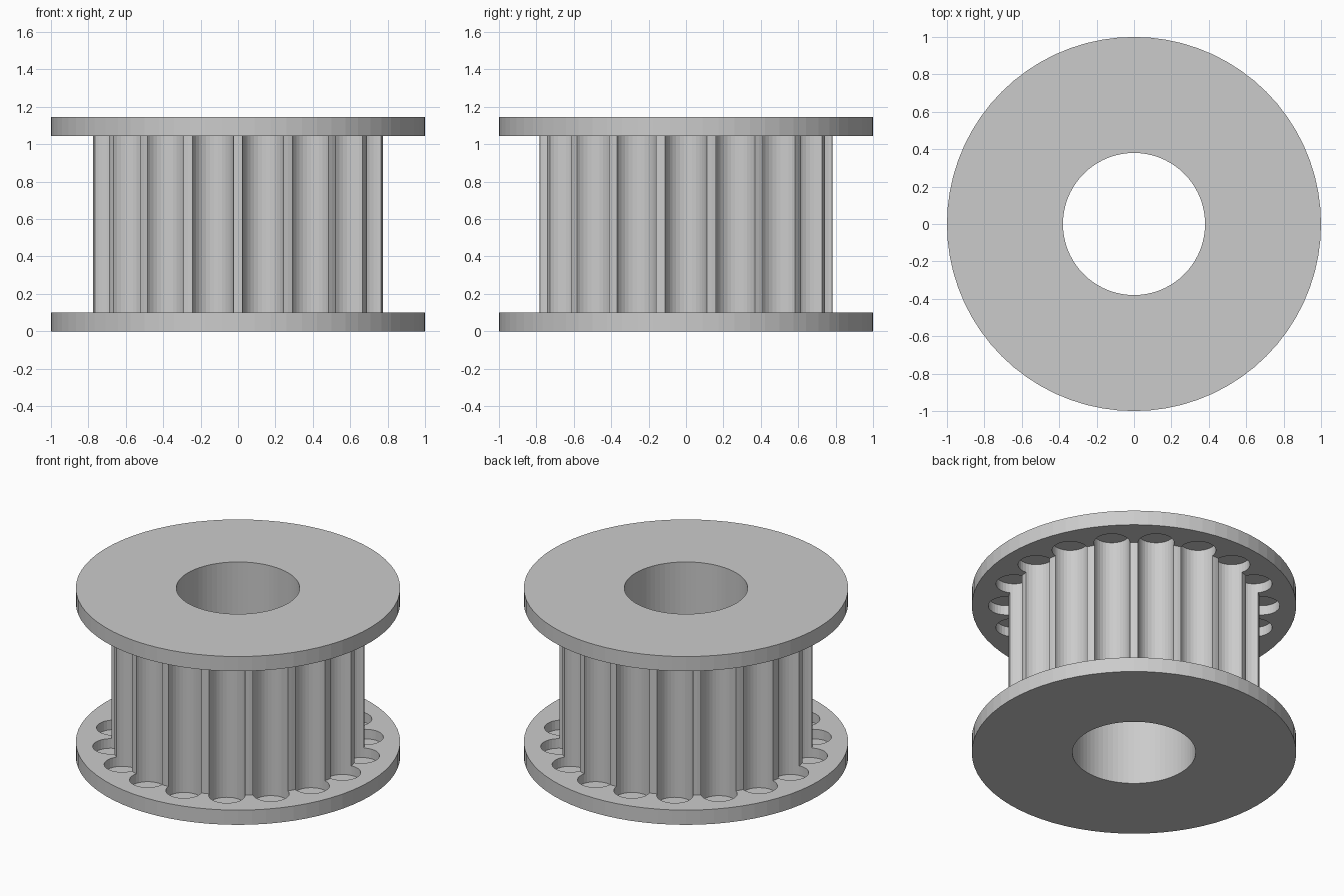
import bpy, bmesh, math

if "Cube" in bpy.data.objects:
    bpy.data.objects.remove(bpy.data.objects["Cube"])

HEIGHT, FLANGE = 1.145, 0.10
FLANGE_R, CORE_R, BORE_R = 1.0, 0.783, 0.38
TEETH, GROOVE_R, GROOVE_CENTRE, POCKET = 18, 0.112, 0.787, 0.065
SEGMENTS = 72


def new_object(name, bm):
    bmesh.ops.recalc_face_normals(bm, faces=bm.faces)
    mesh = bpy.data.meshes.new(name)
    bm.to_mesh(mesh)
    bm.free()
    obj = bpy.data.objects.new(name, mesh)
    bpy.context.collection.objects.link(obj)
    return obj


def lathe(name, profile):
    """Revolve a closed (radius, z) profile around the z axis."""
    bm = bmesh.new()
    rings = []
    for i in range(SEGMENTS):
        a = 2 * math.pi * i / SEGMENTS
        rings.append([bm.verts.new((r * math.cos(a), r * math.sin(a), z)) for r, z in profile])
    n = len(profile)
    for i in range(SEGMENTS):
        p, q = rings[i], rings[(i + 1) % SEGMENTS]
        for j in range(n):
            k = (j + 1) % n
            bm.faces.new((p[j], q[j], q[k], p[k]))
    return new_object(name, bm)


def groove_rods(name, z0, z1, sides=32):
    """Ring of upright rods that cut the belt grooves."""
    bm = bmesh.new()
    for t in range(TEETH):
        a = 2 * math.pi * t / TEETH
        cx, cy = GROOVE_CENTRE * math.cos(a), GROOVE_CENTRE * math.sin(a)
        low, high = [], []
        for s in range(sides):
            b = a + 2 * math.pi * (s + 0.5) / sides
            x, y = cx + GROOVE_R * math.cos(b), cy + GROOVE_R * math.sin(b)
            low.append(bm.verts.new((x, y, z0)))
            high.append(bm.verts.new((x, y, z1)))
        bm.faces.new(low[::-1])
        bm.faces.new(high)
        for s in range(sides):
            k = (s + 1) % sides
            bm.faces.new((low[s], low[k], high[k], high[s]))
    return new_object(name, bm)


# Spool: bored core with a flange at each end
top = HEIGHT - FLANGE
pulley = lathe("toothed_pulley", [
    (BORE_R, 0), (FLANGE_R, 0), (FLANGE_R, FLANGE), (CORE_R, FLANGE),
    (CORE_R, top), (FLANGE_R, top), (FLANGE_R, HEIGHT), (BORE_R, HEIGHT)])

# Grooves run along the core and sink a little into both flanges
cutter = groove_rods("groove_cutter", FLANGE - POCKET, top + POCKET)
cut = pulley.modifiers.new("grooves", 'BOOLEAN')
cut.operation = 'DIFFERENCE'
cut.solver = 'EXACT'
cut.object = cutter

# Bake the cut and drop the cutter
depsgraph = bpy.context.evaluated_depsgraph_get()
baked = bpy.data.meshes.new_from_object(pulley.evaluated_get(depsgraph))
pulley.modifiers.clear()
pulley.data = baked
bpy.data.objects.remove(cutter)

# Plain grey metal
grey = bpy.data.materials.new("plain_grey")
grey.diffuse_color = (0.6, 0.6, 0.6, 1)
grey.use_nodes = True
grey.node_tree.nodes["Principled BSDF"].inputs["Base Color"].default_value = grey.diffuse_color
pulley.data.materials.clear()
pulley.data.materials.append(grey)
for face in pulley.data.polygons:
    face.material_index = 0
    face.use_smooth = False
